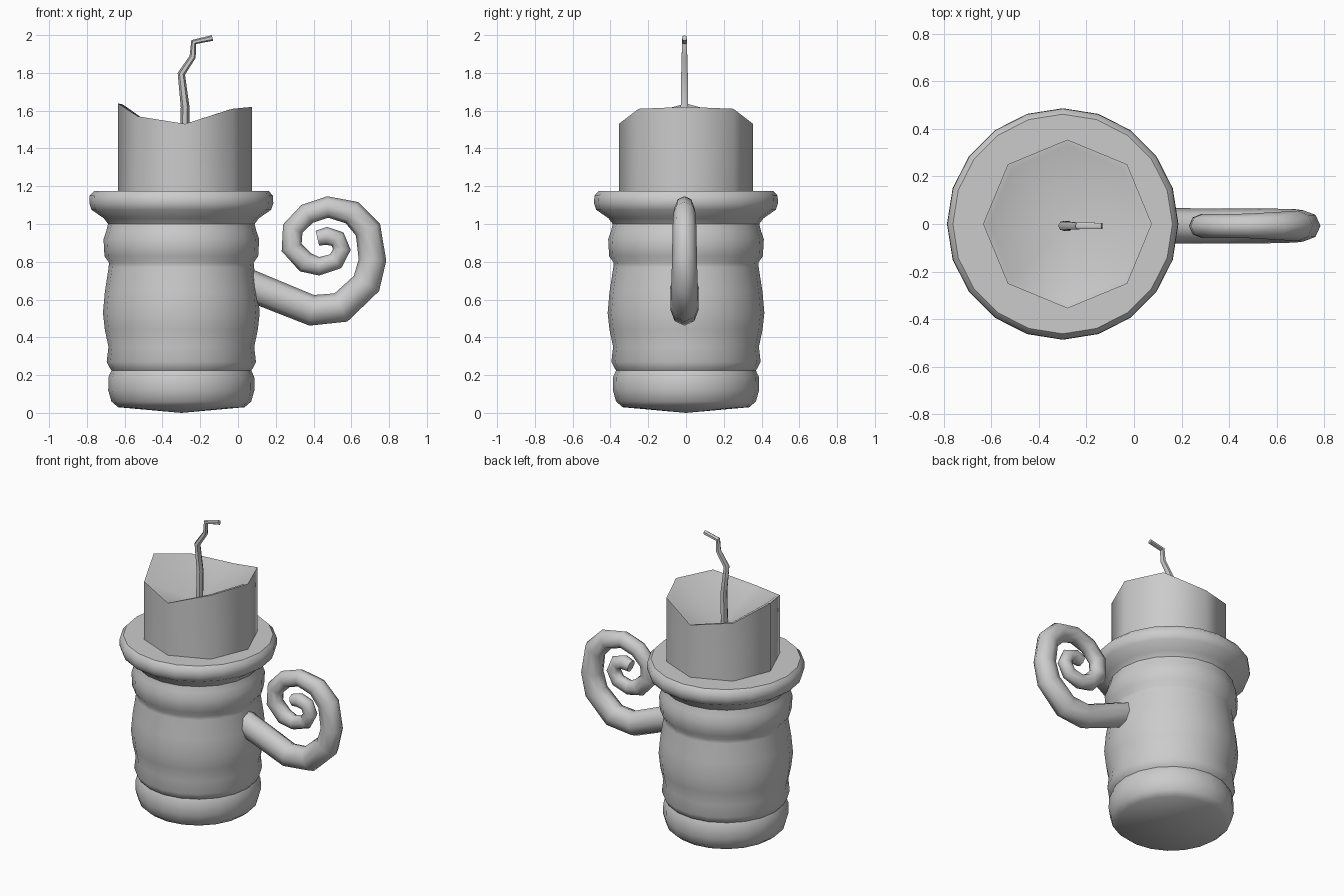
import bpy
import bmesh
from math import cos, sin, pi, radians
from mathutils import Vector

if "Cube" in bpy.data.objects:
    bpy.data.objects.remove(bpy.data.objects["Cube"])


def finish(bm, name, angle):
    bmesh.ops.recalc_face_normals(bm, faces=bm.faces)
    me = bpy.data.meshes.new(name)
    bm.to_mesh(me)
    bm.free()
    ob = bpy.data.objects.new(name, me)
    bpy.context.collection.objects.link(ob)
    bpy.ops.object.select_all(action='DESELECT')
    ob.select_set(True)
    bpy.context.view_layer.objects.active = ob
    bpy.ops.object.shade_smooth_by_angle(angle=radians(angle))
    return ob


def skin(bm, rings):
    """Bridge successive rings of points with quads; returns the vertex rings."""
    vs = [[bm.verts.new(p) for p in r] for r in rings]
    n = len(vs[0])
    for a, b in zip(vs, vs[1:]):
        for i in range(n):
            j = (i + 1) % n
            bm.faces.new((a[i], a[j], b[j], b[i]))
    return vs


def fan(bm, ring, tip):
    c = bm.verts.new(tip)
    for i in range(len(ring)):
        bm.faces.new((ring[i], ring[(i + 1) % len(ring)], c))


def ring(cx, cy, r, zs):
    n = len(zs)
    return [(cx + r * cos(2 * pi * i / n), cy + r * sin(2 * pi * i / n), z)
            for i, z in enumerate(zs)]


def tube(name, path, y, sides, flat=1.0):
    """Mitred tube along (x, z, radius) points; flat scales its y width."""
    pts = [Vector((p[0], p[1])) for p in path]
    rings = []
    for k, p in enumerate(pts):
        d0 = (p - pts[k - 1]).normalized() if k else None
        d1 = (pts[k + 1] - p).normalized() if k < len(pts) - 1 else None
        d0, d1 = d0 or d1, d1 or d0
        t = (d0 + d1).normalized()
        nrm = Vector((-t.y, t.x))
        r = path[k][2]
        rings.append([(p.x + nrm.x * r * cos(a), y + r * flat * sin(a),
                       p.y + nrm.y * r * cos(a))
                      for a in (2 * pi * i / sides for i in range(sides))])
    bm = bmesh.new()
    vs = skin(bm, rings)
    bm.faces.new(vs[0])
    bm.faces.new(vs[-1])
    return finish(bm, name, 60)


# Turned holder body
profile = [(.335, .03), (.37, .06), (.387, .12), (.386, .19), (.37, .225),
           (.378, .236), (.395, .27), (.386, .35), (.405, .44), (.415, .53),
           (.405, .64), (.385, .77), (.383, .795), (.407, .83), (.412, .92),
           (.398, .96), (.388, 1.0), (.41, 1.03), (.475, 1.075), (.487, 1.11),
           (.485, 1.15), (.462, 1.175)]
bm = bmesh.new()
vs = skin(bm, [ring(-.3, 0, r, [z] * 20) for r, z in profile])
fan(bm, vs[0], (-.3, 0, 0))
fan(bm, vs[-1], (-.3, 0, 1.175))
finish(bm, "holder_body", 40)

# Eight-sided candle with an uneven, melted rim and hollow
rim = [1.62, 1.61, 1.53, 1.57, 1.638, 1.57, 1.53, 1.61]
bm = bmesh.new()
vs = skin(bm, [ring(-.28, 0, .355, [1.16] * 8),
               ring(-.28, 0, .355, rim),
               ring(-.28, 0, .33, [z - .005 for z in rim])])
fan(bm, vs[-1], (-.28, 0, 1.40))
bm.faces.new(vs[0])
finish(bm, "candle", 46)

# Bent wick
tube("wick", [(-.285, 1.38, .025), (-.28, 1.62, .023), (-.3, 1.795, .02),
              (-.24, 1.885, .017), (-.235, 1.963, .016), (-.135, 1.985, .015)],
     -.008, 6)

# Spiral handle
tube("handle", [(.04, .685, .083), (.10, .66, .083), (.39, .543, .082),
                (.545, .558, .082), (.68, .685, .078), (.712, .81, .073),
                (.688, .97, .071), (.603, 1.06, .065), (.475, 1.09, .057),
                (.365, 1.053, .056), (.29, .975, .056), (.284, .875, .056),
                (.357, .797, .056), (.43, .776, .049), (.517, .803, .047),
                (.55, .865, .047), (.527, .92, .047), (.47, .937, .048),
                (.42, .925, .04)],
     -.008, 8, .9)
